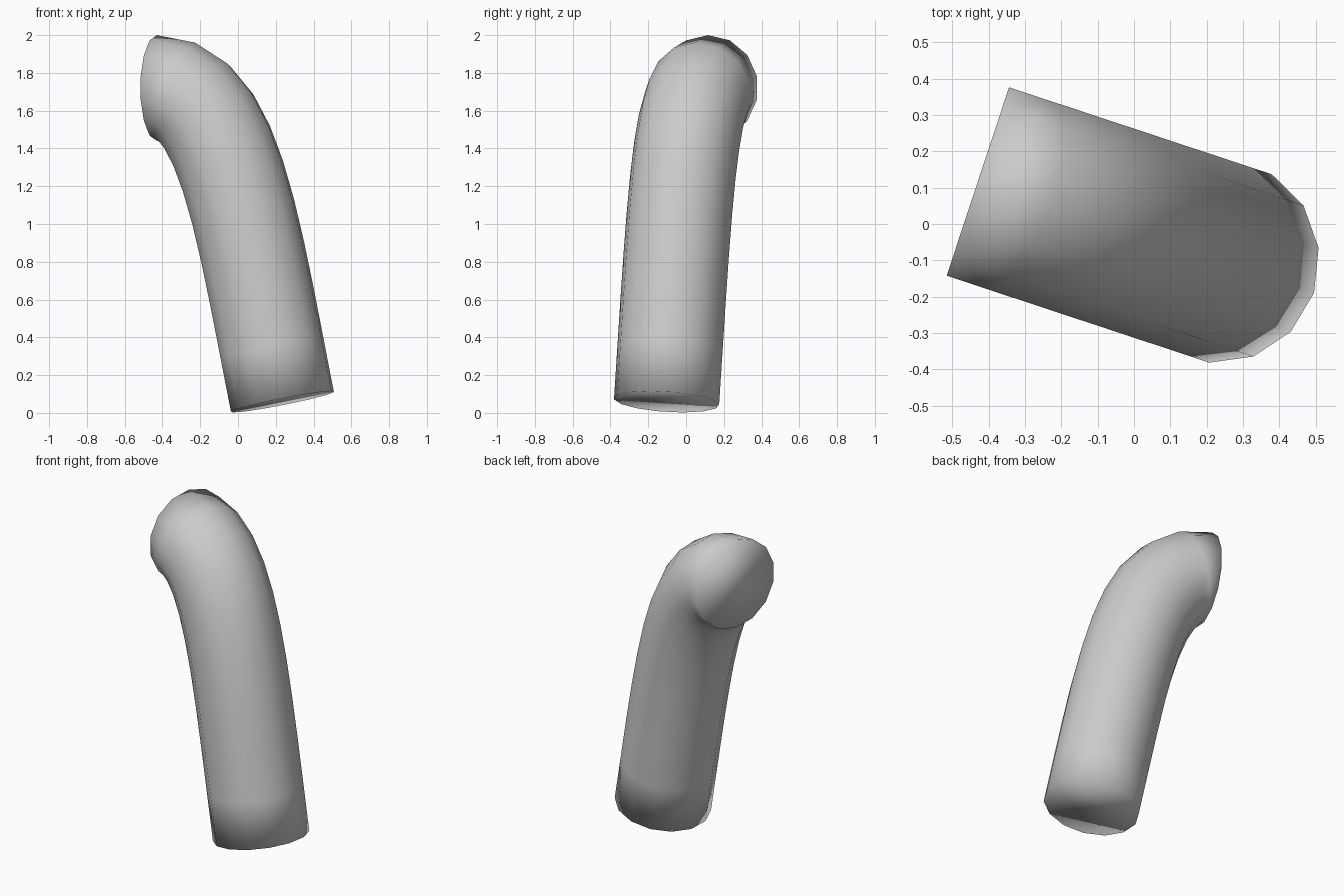
import bpy, bmesh, math
from mathutils import Vector

if "Cube" in bpy.data.objects:
    bpy.data.objects.remove(bpy.data.objects["Cube"])

SIDES, STEPS, RADIUS = 14, 10, 0.28

# Bend plane: "lean" is the horizontal direction the tube bends towards
lean = Vector((-0.949, 0.314, 0)).normalized()
up = Vector((0, 0, 1))
side = up.cross(lean)
base = Vector((0.235, -0.103, 0))

# Centre line as a cubic curve in (lean, up) coordinates
ctrl = [Vector(p) for p in ((0, 0.059), (0.2, 1.025), (0.3, 1.72), (0.7, 1.72))]


def centre_line(t):
    a, b, c, d = ctrl
    u = 1 - t
    pos = a*u**3 + b*3*u*u*t + c*3*u*t*t + d*t**3
    tan = (b-a)*u*u + (c-b)*2*u*t + (d-c)*t*t
    return pos, tan.normalized()


# Sweep the round section along the centre line
bm = bmesh.new()
rings = []
for i in range(STEPS + 1):
    pos, tan = centre_line(i / STEPS)
    centre = base + lean*pos.x + up*pos.y
    outward = -lean*tan.y + up*tan.x
    ring = []
    for k in range(SIDES):
        a = 2*math.pi*k/SIDES
        ring.append(bm.verts.new(centre + RADIUS*(outward*math.cos(a) + side*math.sin(a))))
    rings.append(ring)

for r0, r1 in zip(rings, rings[1:]):
    for k in range(SIDES):
        n = (k + 1) % SIDES
        bm.faces.new((r0[k], r0[n], r1[n], r1[k]))

# Flat end caps
bm.faces.new(rings[0])
bm.faces.new(rings[-1])
bmesh.ops.recalc_face_normals(bm, faces=bm.faces[:])
for f in bm.faces:
    f.smooth = True

mesh = bpy.data.meshes.new("bent_tube")
bm.to_mesh(mesh)
bm.free()
bpy.context.collection.objects.link(bpy.data.objects.new("bent_tube", mesh))
